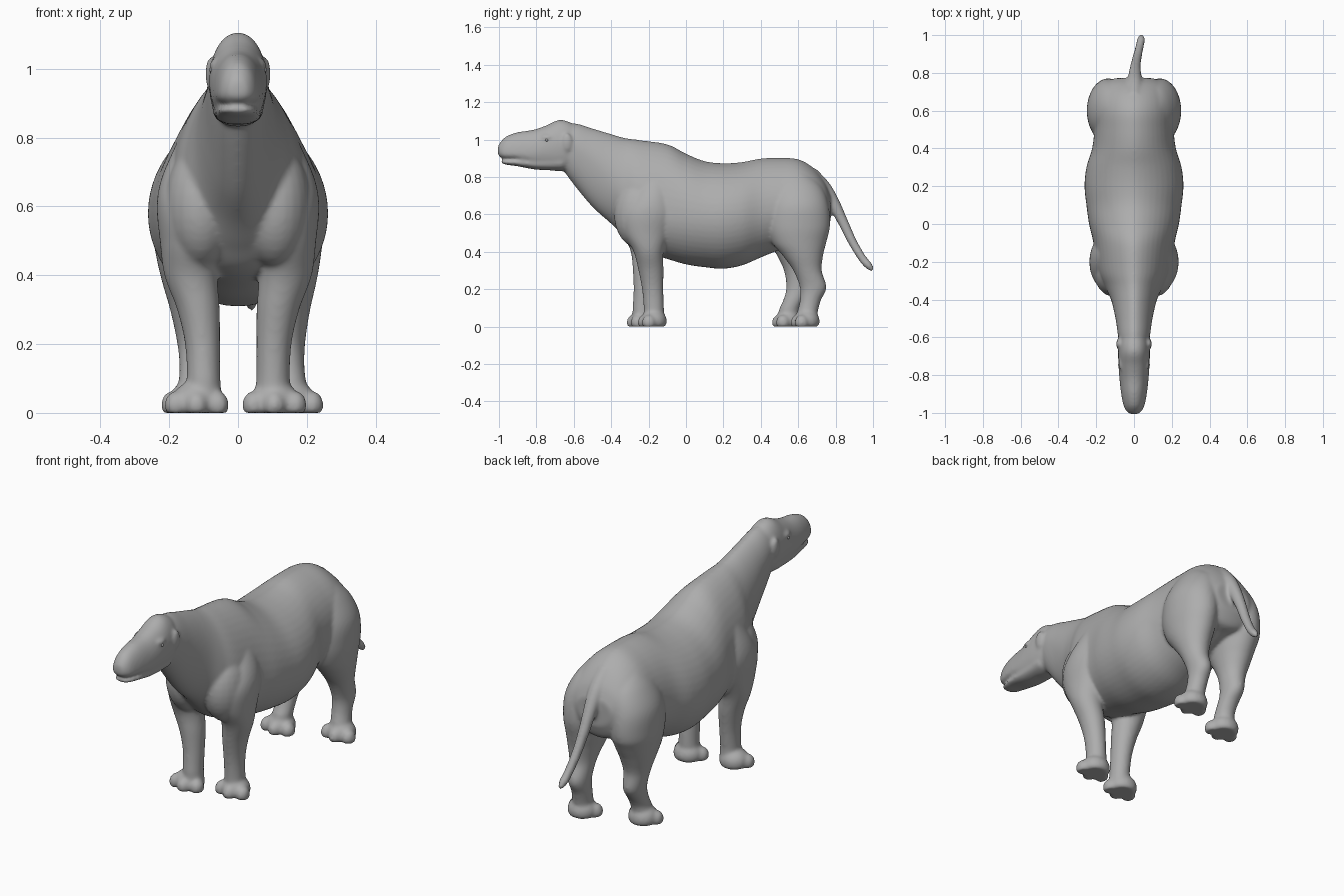
import bpy
import bmesh
import math
from mathutils import Vector, Matrix

default_cube = bpy.data.objects.get("Cube")
if default_cube:
    bpy.data.objects.remove(default_cube, do_unlink=True)

hide_grey = bpy.data.materials.new("hide_grey")
hide_grey.use_nodes = True
hide_colour = (0.42, 0.42, 0.42, 1)
hide_grey.diffuse_color = hide_colour
hide_grey.node_tree.nodes["Principled BSDF"].inputs["Base Color"].default_value = hide_colour
hide_grey.node_tree.nodes["Principled BSDF"].inputs["Roughness"].default_value = 0.7

SIDES = 48


def smooth_rows(rows, steps=7):
    """Catmull-Rom interpolation through a list of number rows."""
    rows = [Vector(row) for row in rows]
    result = []
    for i in range(len(rows) - 1):
        before, start = rows[max(i - 1, 0)], rows[i]
        end, after = rows[i + 1], rows[min(i + 2, len(rows) - 1)]
        for k in range(steps):
            t = k / steps
            result.append(0.5 * (2 * start + (end - before) * t
                                 + (2 * before - 5 * start + 4 * end - after) * t ** 2
                                 + (3 * start - before - 3 * end + after) * t ** 3))
    return result + [rows[-1]]


def skin_rings(bm, rings):
    """Bridge rings of points into a closed tube."""
    loops = [[bm.verts.new(point) for point in ring] for ring in rings]
    for low, high in zip(loops, loops[1:]):
        for i in range(SIDES):
            j = (i + 1) % SIDES
            bm.faces.new((low[i], low[j], high[j], high[i]))
    bm.faces.new(loops[0][::-1])
    bm.faces.new(loops[-1])


def lengthwise(bm, rows, top_power=1.0, low_power=1.0):
    """Loft upright sections given as y, bottom, middle, top, half width."""
    rings = []
    for y, bottom, middle, top, width in smooth_rows(rows):
        ring = []
        for i in range(SIDES):
            c, s = math.cos(math.tau * i / SIDES), math.sin(math.tau * i / SIDES)
            power = top_power if s > 0 else low_power
            x = math.copysign(abs(c) ** power, c) * width
            z = middle + s * (top - middle if s > 0 else middle - bottom)
            ring.append((x, y, z))
        rings.append(ring)
    skin_rings(bm, rings)


def limb(bm, rows, side, shift):
    """Loft level sections given as x, y, z, x radius, y radius; the shift grows downwards."""
    rings = []
    for x, y, z, rx, ry in smooth_rows(rows):
        amount = min(max((0.5 - z) / 0.4, 0), 1)
        cx, cy = side * x + shift[0] * amount, y + shift[1] * amount
        rings.append([(cx + rx * math.cos(math.tau * i / SIDES),
                       cy + ry * math.sin(math.tau * i / SIDES), z)
                      for i in range(SIDES)])
    skin_rings(bm, rings)


def lump(bm, centre, radii):
    bmesh.ops.create_uvsphere(bm, u_segments=24, v_segments=16, radius=1,
                              matrix=Matrix.Translation(centre) @ Matrix.Diagonal((*radii, 1)))


def foot(bm, x, y):
    """Broad domed pad with three rounded toes."""
    lump(bm, (x, y, 0.03), (0.074, 0.07, 0.064))
    for dx, dy in ((-0.06, -0.026), (0, -0.048), (0.06, -0.026)):
        lump(bm, (x + dx, y + dy, 0.022), (0.034, 0.038, 0.042))


def finish(name, bm, voxel=None):
    bmesh.ops.recalc_face_normals(bm, faces=bm.faces)
    for face in bm.faces:
        face.smooth = True
    mesh = bpy.data.meshes.new(name)
    bm.to_mesh(mesh)
    bm.free()
    mesh.materials.append(hide_grey)
    obj = bpy.data.objects.new(name, mesh)
    bpy.context.collection.objects.link(obj)
    if voxel:
        remesh = obj.modifiers.new("blend_parts", "REMESH")
        remesh.mode = "VOXEL"
        remesh.voxel_size = voxel
        remesh.use_smooth_shade = True
        relax = obj.modifiers.new("relax_skin", "SMOOTH")
        relax.factor = 0.5
        relax.iterations = 10
    return obj


body = bmesh.new()

# Torso and neck, from nape to rump
lengthwise(body, [
    (-.68, .87, .98, 1.07, .065), (-.6, .76, .95, 1.088, .083), (-.5, .64, .88, 1.06, .098),
    (-.4, .55, .78, 1.03, .122), (-.33, .48, .68, 1.01, .155), (-.25, .41, .62, .998, .193),
    (-.1, .362, .6, .975, .215), (0, .333, .59, .925, .238), (.1, .318, .58, .885, .252),
    (.2, .31, .58, .874, .262), (.3, .328, .59, .88, .252), (.4, .37, .61, .899, .222),
    (.5, .41, .63, .903, .21), (.6, .44, .64, .895, .208), (.68, .47, .64, .85, .192),
    (.74, .49, .63, .78, .165), (.772, .56, .64, .71, .1)], top_power=1.18)

# Skull and upper muzzle
lengthwise(body, [
    (-.57, .89, .96, 1.06, .05), (-.62, .84, .96, 1.093, .078), (-.68, .832, .96, 1.105, .084),
    (-.75, .84, .95, 1.075, .082), (-.82, .858, .93, 1.052, .077), (-.9, .89, .925, 1.04, .068),
    (-.96, .897, .925, 1.018, .056), (-.99, .904, .93, .99, .041), (-1.006, .92, .94, .965, .022)],
    top_power=0.95, low_power=0.7)

# Lower jaw
lengthwise(body, [
    (-.66, .835, .88, .92, .074), (-.8, .84, .872, .908, .068), (-.9, .858, .877, .895, .06),
    (-.96, .866, .88, .892, .047), (-.988, .874, .882, .889, .026)], top_power=0.7, low_power=0.8)

for side in (-1, 1):
    # Brows, flattened ears and breast muscles
    lump(body, (side * 0.066, -0.74, 1.012), (0.017, 0.035, 0.016))
    lump(body, (side * 0.079, -0.635, 0.985), (0.016, 0.028, 0.05))
    lump(body, (side * 0.108, -0.25, 0.6), (0.105, 0.135, 0.18))

# Legs: the right pair steps a little ahead of the left pair
front_rows = [
    (.09, -.14, .88, .04, .05), (.115, -.16, .78, .065, .085), (.133, -.185, .68, .09, .12),
    (.14, -.2, .6, .096, .145),
    (.141, -.21, .5, .086, .122), (.137, -.2, .4, .077, .08), (.115, -.187, .3, .062, .067),
    (.103, -.178, .2, .051, .057), (.1, -.172, .1, .049, .054), (.1, -.172, .03, .055, .055)]
hind_rows = [
    (.08, .585, .83, .05, .06), (.105, .595, .75, .09, .13), (.13, .6, .65, .113, .162),
    (.137, .6, .54, .112, .17), (.14, .605, .45, .1, .145), (.145, .625, .38, .083, .108),
    (.147, .65, .3, .063, .076), (.145, .68, .21, .051, .071), (.145, .665, .14, .048, .056),
    (.15, .65, .08, .05, .055), (.155, .645, .03, .058, .056)]
for rows, side, shift, splay in ((front_rows, 1, (0.002, 0), 0.004),
                                 (front_rows, -1, (0, -0.06), -0.02),
                                 (hind_rows, 1, (0, 0), 0), (hind_rows, -1, (0.025, -0.1), 0)):
    limb(body, rows, side, shift)
    foot(body, side * rows[-1][0] + shift[0] + splay, rows[-1][1] + shift[1])

# Flat soles
for vert in body.verts:
    vert.co.z = max(vert.co.z, 0)

# Tail: a tapering tube swept down behind the rump
tail_rows = smooth_rows([
    (0, .66, .81, .05), (.003, .735, .738, .043), (.005, .79, .658, .034),
    (.008, .837, .565, .028), (.018, .888, .458, .024), (.03, .94, .37, .022),
    (.037, .975, .328, .021), (.04, 1, .303, .011)])
tail_rings = []
for k, row in enumerate(tail_rows):
    ahead = tail_rows[min(k + 1, len(tail_rows) - 1)]
    behind = tail_rows[max(k - 1, 0)]
    turn = (ahead.to_3d() - behind.to_3d()).to_track_quat("Z", "Y")
    tail_rings.append([row.to_3d() + turn @ Vector((math.cos(math.tau * i / SIDES),
                                                    math.sin(math.tau * i / SIDES), 0)) * row[3]
                       for i in range(SIDES)])
skin_rings(body, tail_rings)
finish("body", body, voxel=0.008)

# Small eyes under the brows
for name, side in (("left_eye", 1), ("right_eye", -1)):
    eye = bmesh.new()
    lump(eye, (side * 0.077, -0.745, 0.997), (0.007, 0.008, 0.007))
    finish(name, eye)
